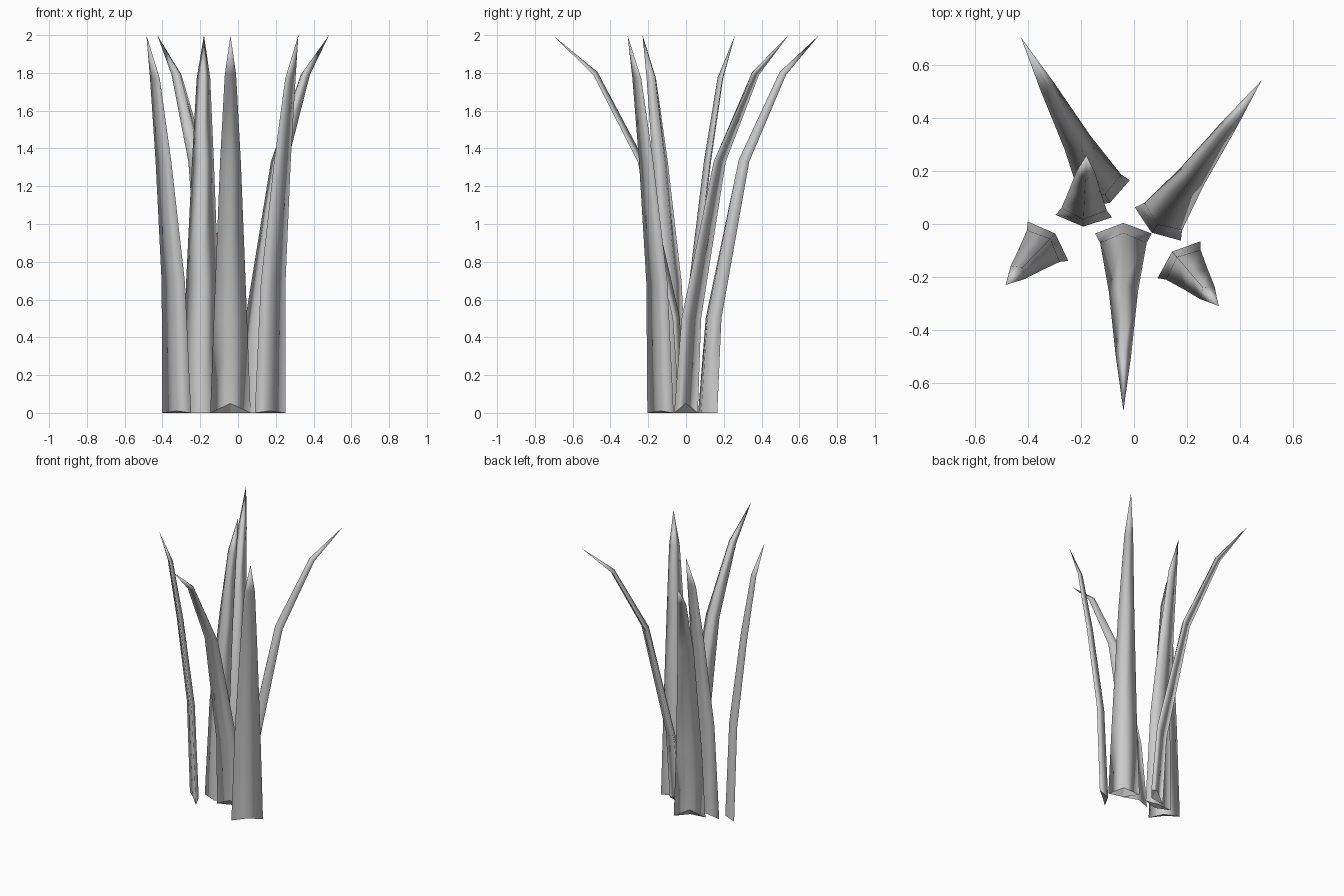
import bpy, bmesh, math
from mathutils import Vector

if "Cube" in bpy.data.objects:
    bpy.data.objects.remove(bpy.data.objects["Cube"])

# Blade rings: lean, height, half width, ridge depth
ARCHED = [(0, 0, .107, .04), (.035, .5, .088, .038), (.22, 1.33, .055, .035),
          (.455, 1.79, .03, .027), (.67, 2, 0, 0)]
UPRIGHT = [(0, 0, .107, .04), (.025, .69, .086, .038), (.1, 1.33, .058, .035),
           (.165, 1.77, .036, .028), (.23, 2, 0, 0)]


def blade(name, rings, base, tip, lift):
    base = Vector((*base, 0))
    out = (Vector((*tip, 0)) - base).normalized()
    side = Vector((-out.y, out.x, 0))
    up = Vector((0, 0, 1))
    bm = bmesh.new()
    loops = []
    for i, (d, z, w, t) in enumerate(rings[:-1]):
        c = base + out * d + up * z
        # ridge lies square to the bend, on the inner side
        a, b = rings[max(i - 1, 0)], rings[i + 1]
        ang = math.atan2(b[0] - a[0], b[1] - a[1]) if i else 0
        ridge = c + (-out * math.cos(ang) + up * math.sin(ang)) * t
        front = c + up * (lift if i == 0 else 0)
        loops.append([bm.verts.new(p) for p in (c + side * w, ridge, c - side * w, front)])
    for lo, hi in zip(loops, loops[1:]):
        for k in range(4):
            n = (k + 1) % 4
            bm.faces.new((lo[k], lo[n], hi[n], hi[k]))
    # pointed tip and closed foot
    end = bm.verts.new(base + out * rings[-1][0] + up * rings[-1][1])
    for k in range(4):
        bm.faces.new((loops[-1][k], loops[-1][(k + 1) % 4], end))
    l, r, q, f = loops[0]
    bm.faces.new((l, f, r))
    bm.faces.new((r, f, q))
    bmesh.ops.recalc_face_normals(bm, faces=bm.faces)
    for face in bm.faces:
        face.smooth = len(face.verts) == 4 or end in face.verts
    me = bpy.data.meshes.new(name)
    bm.to_mesh(me)
    bm.free()
    bpy.context.collection.objects.link(bpy.data.objects.new(name, me))


# Three arched blades
for i, (b, t) in enumerate([((-.04, -.036), (-.04, -.71)),
                            ((-.11, .115), (-.43, .71)),
                            ((.09, 0), (.48, .54))]):
    blade(f"arched_blade_{i + 1}", ARCHED, b, t, .05)

# Three upright blades
for i, (b, t) in enumerate([((-.19, .03), (-.18, .26)),
                            ((-.325, -.065), (-.485, -.23)),
                            ((.17, -.135), (.32, -.31))]):
    blade(f"upright_blade_{i + 1}", UPRIGHT, b, t, .01)
